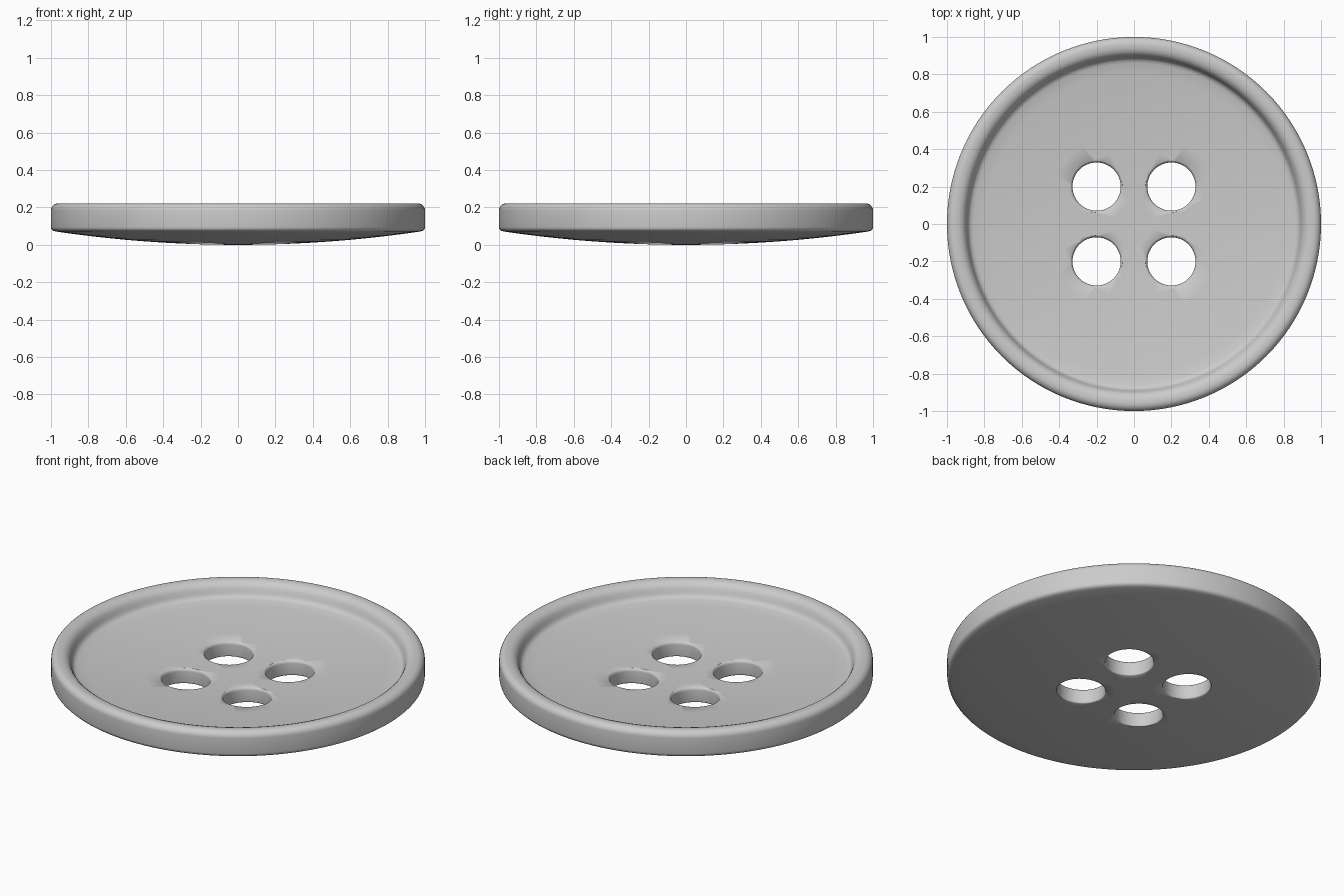
import bpy, bmesh, math

cube = bpy.data.objects.get("Cube")
if cube:
    bpy.data.objects.remove(cube, do_unlink=True)

SEGMENTS = 128

grey = bpy.data.materials.new("plain grey")
grey.use_nodes = True
colour = (0.6, 0.6, 0.6, 1)
grey.diffuse_color = colour
grey.node_tree.nodes["Principled BSDF"].inputs["Base Color"].default_value = colour


def underside(r):
    return 0.075 * r * r


def dish(r):
    return 0.087 + 0.07 * r * r


def rings_to_object(name, rings, cap):
    """Bridge closed rings of points, from the first to the last."""
    bm = bmesh.new()
    loops = [[bm.verts.new(p) for p in ring] for ring in rings]
    for a, b in zip(loops, loops[1:]):
        n = len(a)
        for i in range(n):
            j = (i + 1) % n
            bm.faces.new((a[i], a[j], b[j], b[i]))
    if cap:
        bm.faces.new(loops[0])
        bm.faces.new(loops[-1])
    bmesh.ops.recalc_face_normals(bm, faces=bm.faces)
    mesh = bpy.data.meshes.new(name)
    bm.to_mesh(mesh)
    bm.free()
    mesh.materials.append(grey)
    obj = bpy.data.objects.new(name, mesh)
    bpy.context.collection.objects.link(obj)
    return obj


def circle(cx, cy, r, height, n):
    """Circle of points whose height depends on distance from the axis."""
    pts = []
    for i in range(n):
        a = 2 * math.pi * i / n
        x, y = cx + r * math.cos(a), cy + r * math.sin(a)
        pts.append((x, y, height(math.hypot(x, y))))
    return pts


# Button body: domed underside, rounded rim, shallow dish
steps = [0.02] + [k / 10 for k in range(1, 9)]
profile = [(r, underside(r)) for r in steps + [0.9, 0.975]]
profile += [(0.99, 0.076), (0.998, 0.084), (1, 0.095), (1, 0.185)]
for k in range(1, 7):
    a = math.radians(15 * k)
    profile.append((0.96 + 0.04 * math.cos(a), 0.185 + 0.037 * math.sin(a)))
profile += [(0.94, 0.221), (0.922, 0.215), (0.908, 0.204), (0.898, 0.188),
            (0.891, 0.168), (0.884, 0.152), (0.874, 0.144), (0.86, dish(0.86))]
profile += [(r, dish(r)) for r in reversed(steps)]
body = rings_to_object(
    "button_body",
    [circle(0, 0, r, lambda d, z=z: z, SEGMENTS) for r, z in profile], True)

# Four thread holes with softened edges
RADIUS = 0.129
flare = [(0.014, 0.004), (0.009, 0), (0.004, -0.004), (0.001, -0.009), (0, -0.016)]
for cx in (-0.2, 0.2):
    for cy in (-0.2, 0.2):
        rings = [circle(cx, cy, RADIUS + flare[0][0], lambda d: 0.3, 48)]
        rings += [circle(cx, cy, RADIUS + g, lambda d, h=h: dish(d) + h, 48)
                  for g, h in flare]
        rings += [circle(cx, cy, RADIUS + g / 2, lambda d, h=h: underside(d) - h / 2, 48)
                  for g, h in reversed(flare)]
        rings.append(circle(cx, cy, RADIUS + flare[0][0] / 2, lambda d: -0.1, 48))
        cutter = rings_to_object("hole_cutter", rings, True)
        cutter.hide_render = True
        mod = body.modifiers.new("thread_hole", 'BOOLEAN')
        mod.operation = 'DIFFERENCE'
        mod.solver = 'EXACT'
        mod.object = cutter
        bpy.context.view_layer.objects.active = body
        bpy.ops.object.modifier_apply(modifier=mod.name)
        bpy.data.objects.remove(cutter, do_unlink=True)

bpy.ops.object.select_all(action='DESELECT')
body.select_set(True)
bpy.context.view_layer.objects.active = body
bpy.ops.object.shade_smooth_by_angle(angle=math.radians(40))
